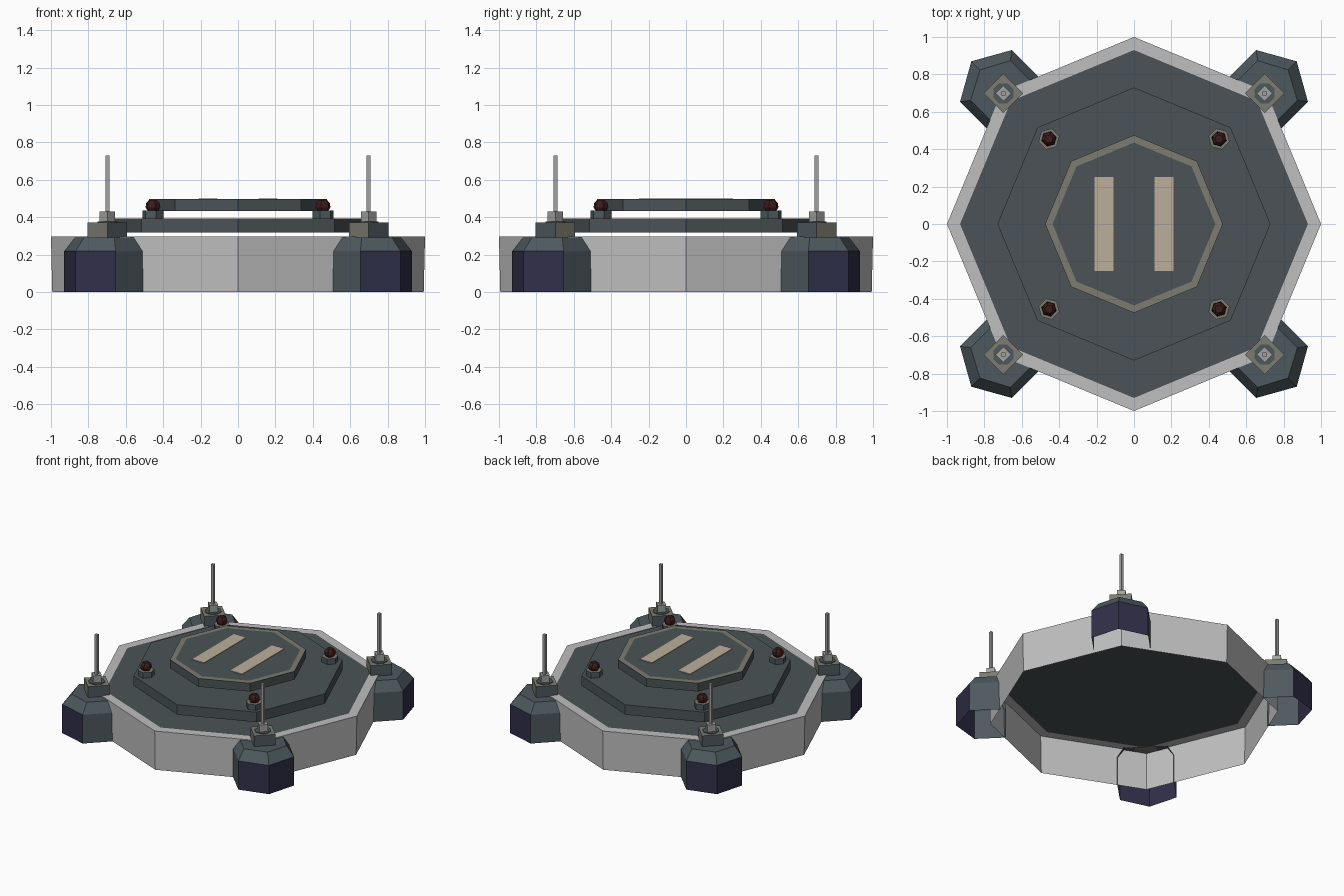
import bpy, bmesh, math
from mathutils import Vector, Matrix

if "Cube" in bpy.data.objects:
    bpy.data.objects.remove(bpy.data.objects["Cube"])


def material(name, r, g, b):
    m = bpy.data.materials.new(name)
    m.diffuse_color = (r, g, b, 1)
    m.use_nodes = True
    m.node_tree.nodes["Principled BSDF"].inputs["Base Color"].default_value = m.diffuse_color
    return m


white = material("pale_grey", 0.52, 0.52, 0.52)
deck_mat = material("deck_slate", 0.070, 0.086, 0.093)
teal = material("dark_teal", 0.075, 0.100, 0.112)
navy = material("dark_navy", 0.030, 0.029, 0.068)
olive = material("olive_grey", 0.20, 0.20, 0.165)
beige = material("beige_paint", 0.50, 0.43, 0.32)
red = material("dark_red", 0.045, 0.012, 0.010)
metal = material("mid_grey", 0.36, 0.36, 0.35)


def ngon(n, r, z, start=0.0):
    """Regular polygon ring; start is the angle of its first corner."""
    return [Vector((r * math.cos(start + i * math.tau / n),
                    r * math.sin(start + i * math.tau / n), z)) for i in range(n)]


def loft(name, rings, mats, bottom=True, top=True, closed=True, rule=None, xf=None):
    """Skin a stack of rings; rule(normal, centre) picks the material slot."""
    bm = bmesh.new()
    vs = [[bm.verts.new(p) for p in ring] for ring in rings]
    n = len(rings[0])
    for a, b in zip(vs, vs[1:]):
        for i in range(n if closed else n - 1):
            j = (i + 1) % n
            bm.faces.new((a[i], a[j], b[j], b[i]))
    if bottom:
        bm.faces.new(vs[0][::-1])
    if top:
        bm.faces.new(vs[-1])
    bm.normal_update()
    if rule:
        for f in bm.faces:
            f.material_index = rule(f.normal, f.calc_center_median())
    if xf:
        bm.transform(xf)
    me = bpy.data.meshes.new(name)
    bm.to_mesh(me)
    bm.free()
    for m in mats:
        me.materials.append(m)
    ob = bpy.data.objects.new(name, me)
    bpy.context.collection.objects.link(ob)
    return ob


def prism(name, n, r, z0, z1, mats, start=0.0, rule=None, xf=None):
    return loft(name, [ngon(n, r, z0, start), ngon(n, r, z1, start)], mats,
                rule=rule, xf=xf)


# Hollow eight-sided hull: thin wall and flat rim, open below
loft("hull_wall", [ngon(8, 0.993, 0), ngon(8, 1.0, 0.297), ngon(8, 0.93, 0.297)],
     [white], bottom=False, top=False)

# Main deck plate, then the two raised floating tiers
loft("main_deck", [ngon(8, 0.93, 0.297)], [deck_mat], bottom=False)
prism("lower_tier", 8, 0.73, 0.318, 0.393, [deck_mat])
prism("landing_slab", 8, 0.475, 0.433, 0.496, [deck_mat])

# Painted border and paired touchdown stripes
loft("pad_border", [ngon(8, 0.475, 0.4975), ngon(8, 0.435, 0.4975)], [olive],
     bottom=False, top=False)
for side, sx in (("left", -1), ("right", 1)):
    x0, x1 = sorted((sx * 0.11, sx * 0.21))
    ring = [(x0, -0.25), (x1, -0.25), (x1, 0.25), (x0, 0.25)]
    loft("pad_stripe_" + side, [[Vector((x, y, z)) for x, y in ring]
                                for z in (0.496, 0.5)], [beige])


def pod_ring(back, shoulder, perp, tip, z):
    """Open five-point outline, local +x pointing away from the hull."""
    return [Vector((x, y, z)) for x, y in
            ((back, -perp), (shoulder, -perp), (tip, 0), (shoulder, perp), (back, perp))]


# Corner assemblies, built along +x and turned to each diagonal
for k in range(4):
    rot = Matrix.Rotation(math.radians(45 + 90 * k), 4, 'Z')
    tag = "_%d" % (k + 1)

    # Hollow pod: navy nose faces, teal sides and bevelled cap
    loft("corner_pod" + tag,
         [pod_ring(0.905, 1.12, 0.195, 1.23, 0),
          pod_ring(0.905, 1.12, 0.195, 1.23, 0.218),
          pod_ring(0.905, 1.085, 0.15, 1.165, 0.29)],
         [teal, navy], bottom=False, closed=False, xf=rot,
         rule=lambda n, c: 1 if n.x > 0.3 and c.z < 0.2 else 0)

    # Mast bracket, collar, clip and rod
    at = rot @ Matrix.Translation((0.988, 0, 0))
    world_teal = k in (1, 3)
    prism("mast_bracket" + tag, 4, 0.106, 0.29, 0.372, [olive, teal],
          start=math.pi / 4, xf=at,
          rule=lambda n, c: 1 if abs(n.z) < 0.5 and
          (abs(n.x) > 0.5) == world_teal else 0)
    prism("mast_collar" + tag, 8, 0.058, 0.372, 0.377, [teal],
          start=math.pi / 8, xf=at)
    prism("mast_clip" + tag, 4, 0.042, 0.377, 0.43, [metal],
          start=math.pi / 4, xf=at)
    prism("mast_rod" + tag, 4, 0.015, 0.43, 0.73, [metal], xf=at)

    # Warning light: six-sided base with a faceted dome
    at = rot @ Matrix.Translation((0.643, 0, 0))
    prism("light_base" + tag, 6, 0.058, 0.393, 0.435, [teal, olive], xf=at,
          rule=lambda n, c: 1 if n.z > 0.5 else 0)
    dome = [ngon(6, r, z) for r, z in
            ((0.030, 0.435), (0.041, 0.453), (0.038, 0.475), (0.022, 0.492))]
    loft("light_dome" + tag, dome, [red], xf=at)
